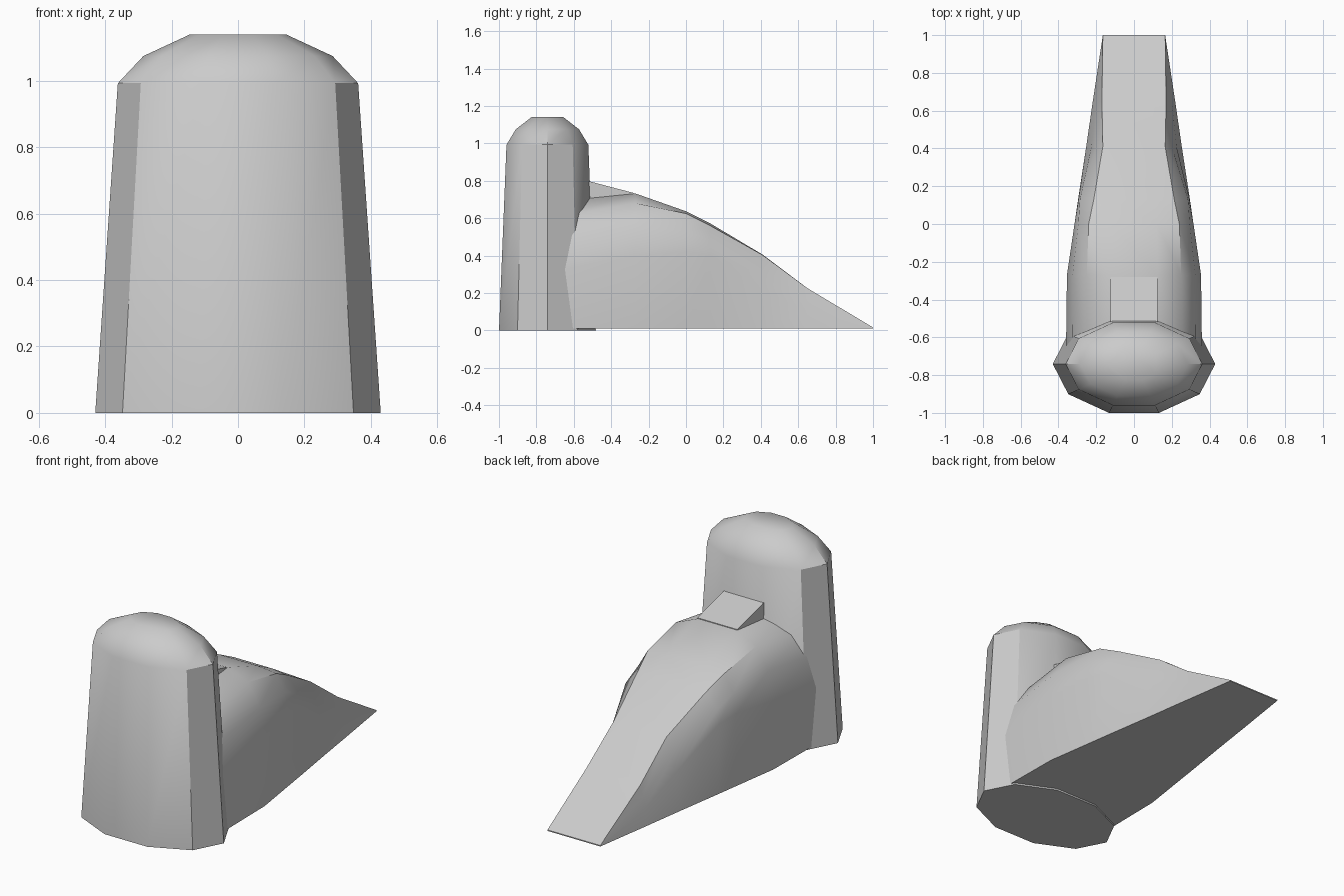
import bpy, bmesh, math

if "Cube" in bpy.data.objects:
    bpy.data.objects.remove(bpy.data.objects["Cube"])

def finish(name, bm, angle=35):
    bmesh.ops.remove_doubles(bm, verts=bm.verts, dist=0.0005)
    bmesh.ops.recalc_face_normals(bm, faces=bm.faces)
    me = bpy.data.meshes.new(name)
    bm.to_mesh(me)
    bm.free()
    ob = bpy.data.objects.new(name, me)
    bpy.context.collection.objects.link(ob)
    bpy.ops.object.select_all(action='DESELECT')
    ob.select_set(True)
    bpy.context.view_layer.objects.active = ob
    bpy.ops.object.shade_smooth_by_angle(angle=math.radians(angle))
    return ob

def loft(name, loops, angle=35):
    """Skin a list of equal-length closed loops and cap both ends."""
    bm = bmesh.new()
    rings = [[bm.verts.new(p) for p in loop] for loop in loops]
    n = len(rings[0])
    for a, b in zip(rings, rings[1:]):
        for i in range(n):
            j = (i + 1) % n
            bm.faces.new((a[i], a[j], b[j], b[i]))
    bm.faces.new(rings[0])
    bm.faces.new(rings[-1])
    return finish(name, bm, angle)

# Tower: tapered ten-sided oval with a rounded cap
def oval(rx, ry, z):
    return [(rx * math.cos(i * math.pi / 5), -0.741 + ry * math.sin(i * math.pi / 5), z)
            for i in range(10)]

loft("tower", [oval(*r) for r in [
    (0.43, 0.272, 0), (0.362, 0.23, 0.993), (0.285, 0.178, 1.075), (0.145, 0.09, 1.14)]])

# Sloping body: half sections (x, z) along y, mirrored about x = 0
sections = [
    (-0.68, [(.36, .01), (.36, .32), (.328, .5), (.26, .61), (.125, .69)]),
    (-0.27, [(.355, .01), (.355, .40), (.325, .56), (.25, .68), (.125, .732)]),
    (0.00, [(.315, .01), (.315, .42), (.295, .53), (.24, .625), (.12, .637)]),
    (0.13, [(.296, .01), (.294, .40), (.286, .48), (.213, .56), (.12, .572)]),
    (0.41, [(.253, .01), (.225, .22), (.20, .30), (.165, .403), (.10, .405)]),
    (0.65, [(.218, .01), (.20, .10), (.185, .16), (.17, .225), (.10, .225)]),
    (1.00, [(.165, .01), (.165, .012), (.165, .014), (.165, .016), (.10, .016)]),
]
loft("sloping_body", [[(x, y, z) for x, z in half] + [(-x, y, z) for x, z in reversed(half)]
                      for y, half in sections])

# Small wedge joining the body ridge to the tower
wedge = [(-0.55, 0.68), (-0.55, 0.806), (-0.28, 0.735), (-0.28, 0.72)]
loft("ridge_wedge", [[(x, y, z) for y, z in wedge] for x in (-0.125, 0.125)], 20)
